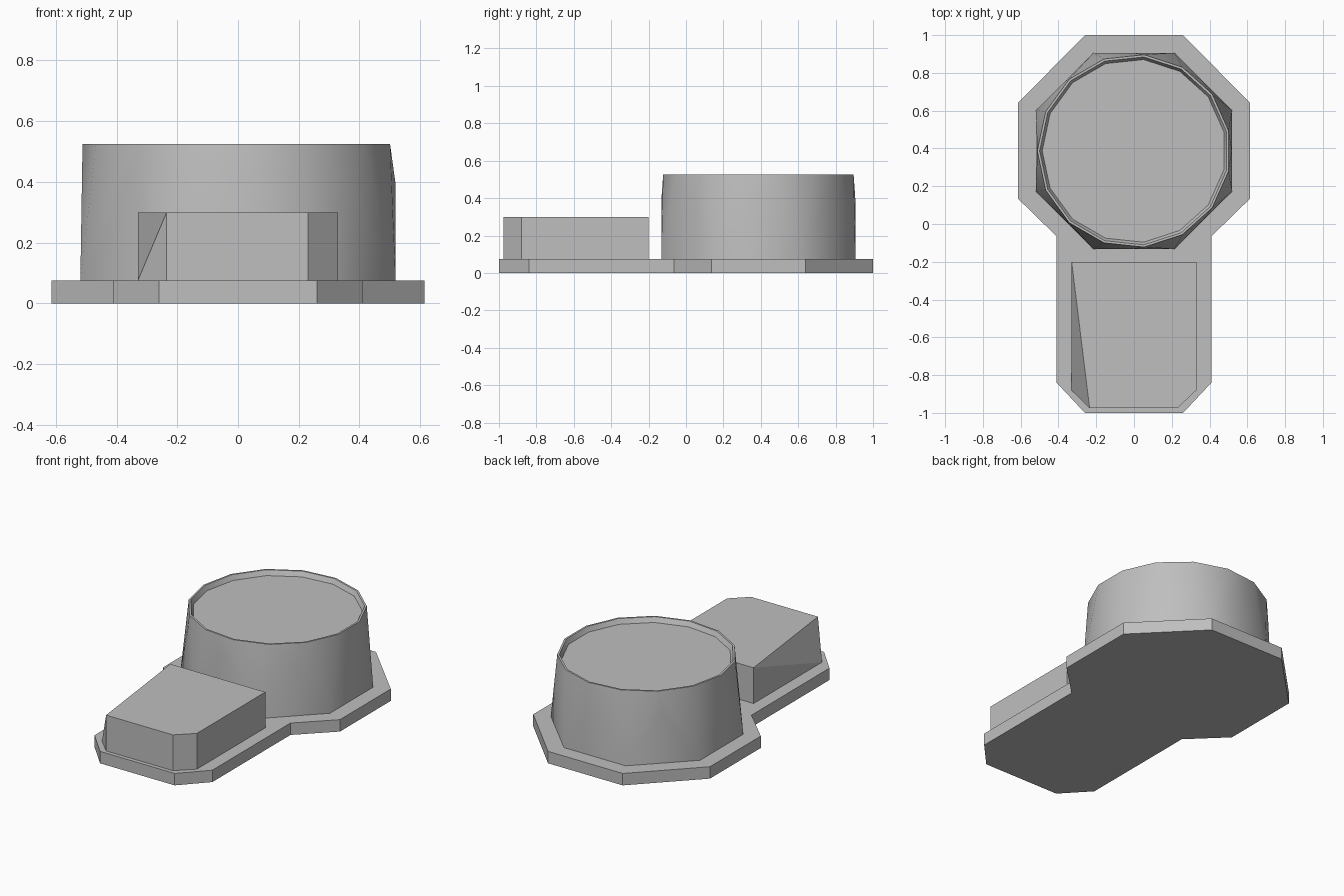
import bpy, bmesh, math

default = bpy.data.objects.get("Cube")
if default:
    bpy.data.objects.remove(default, do_unlink=True)

GREY = (0.52, 0.52, 0.52, 1)
grey = bpy.data.materials.new("plain grey")
grey.use_nodes = True
grey.diffuse_color = GREY
grey.node_tree.nodes["Principled BSDF"].inputs["Base Color"].default_value = GREY

BASE_TOP = 0.075


def finish(bm, name, smooth=False):
    """Turn a bmesh into a named grey object."""
    bmesh.ops.recalc_face_normals(bm, faces=bm.faces)
    mesh = bpy.data.meshes.new(name)
    bm.to_mesh(mesh)
    bm.free()
    mesh.materials.append(grey)
    obj = bpy.data.objects.new(name, mesh)
    bpy.context.collection.objects.link(obj)
    if smooth:
        bpy.ops.object.select_all(action='DESELECT')
        obj.select_set(True)
        bpy.context.view_layer.objects.active = obj
        bpy.ops.object.shade_smooth_by_angle(angle=math.radians(30))
    return obj


def hull(points):
    """Convex solid around the points, with flat areas merged."""
    bm = bmesh.new()
    for p in points:
        bm.verts.new(p)
    bmesh.ops.convex_hull(bm, input=bm.verts)
    bmesh.ops.dissolve_limit(bm, angle_limit=math.radians(0.5),
                             verts=bm.verts, edges=bm.edges)
    return bm


def ring(radius, sides, start, z, centre_y):
    return [(radius * math.cos(start + math.tau * i / sides),
             centre_y + radius * math.sin(start + math.tau * i / sides), z)
            for i in range(sides)]


# Base plate: mirrored outline, extruded
half = [(0.26, -1), (0.41, -0.84), (0.41, -0.065),
        (0.615, 0.135), (0.615, 0.64), (0.26, 1)]
outline = half + [(-x, y) for x, y in reversed(half)]
bm = bmesh.new()
face = bm.faces.new([bm.verts.new((x, y, 0)) for x, y in outline])
up = bmesh.ops.extrude_face_region(bm, geom=[face], use_keep_orig=True)
for v in up["geom"]:
    if isinstance(v, bmesh.types.BMVert):
        v.co.z = BASE_TOP
finish(bm, "base_plate")

# Front block: chamfered box with one top corner sliced away
plan = [(0.33, -0.2), (0.33, -0.88), (0.23, -0.975),
        (-0.235, -0.975), (-0.33, -0.2)]
block = [(x, y, z) for x, y in plan for z in (BASE_TOP, 0.3)]
block.append((-0.33, -0.88, BASE_TOP))
finish(hull(block), "front_block")

# Round tub: octagon foot blending into a many-sided rim
CENTRE_Y = 0.387
eighth = math.tau / 8
foot = ring(0.562, 8, eighth / 2, BASE_TOP, CENTRE_Y)
middle = ring(0.518, 8, 0, 0.4, CENTRE_Y)
middle = [p for p in middle if p[0] > -0.5]
rim = ring(0.512, 15, math.pi, 0.525, CENTRE_Y)
bm = hull(foot + middle + rim)

# Shallow recess in the top of the tub
bm.normal_update()
top = max(bm.faces, key=lambda f: f.calc_center_median().z)
bmesh.ops.inset_region(bm, faces=[top], thickness=0.012)
bmesh.ops.inset_region(bm, faces=[top], thickness=0.014, depth=-0.03)
finish(bm, "round_tub", smooth=True)
